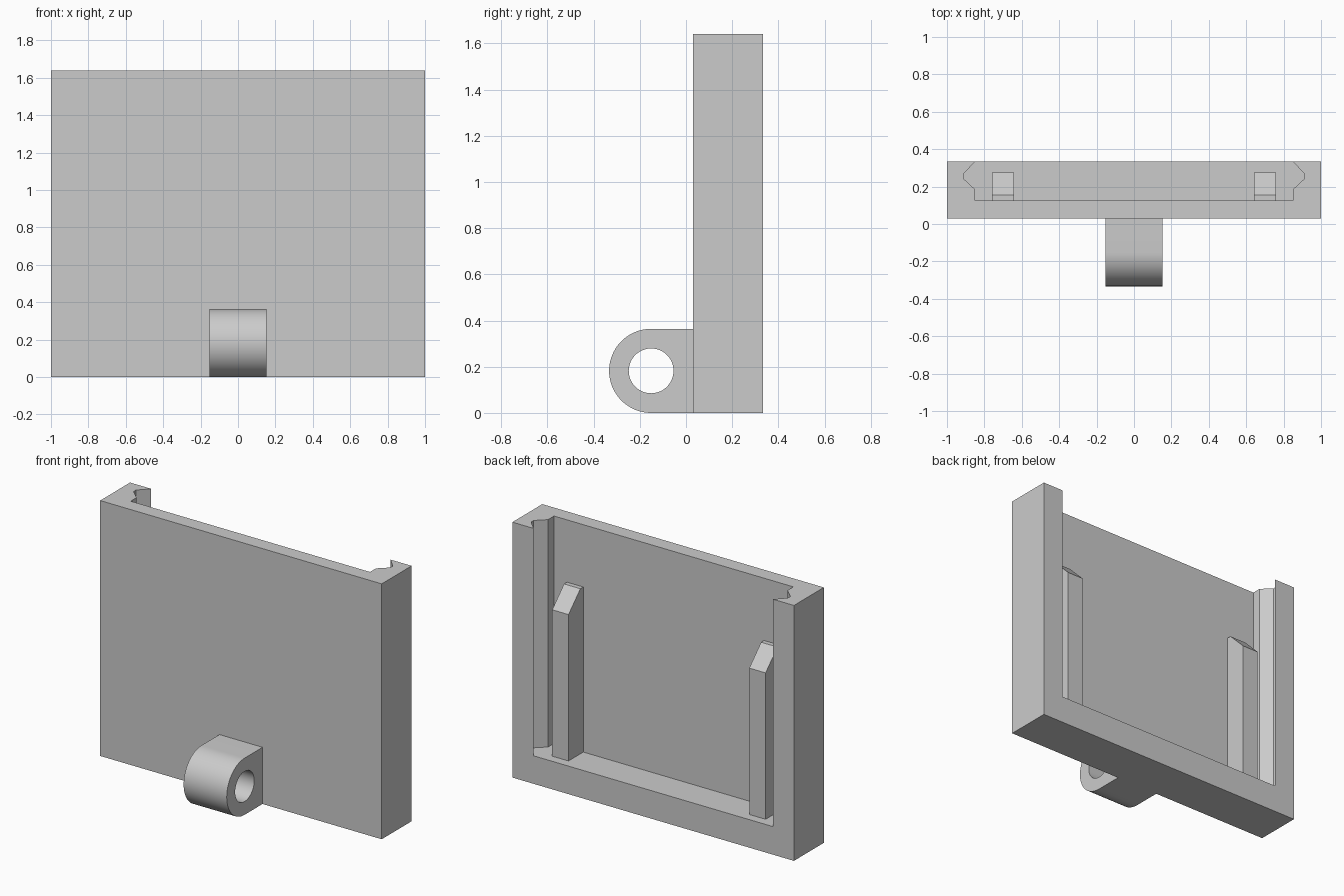
import bpy, bmesh, math
from mathutils import Vector

cube = bpy.data.objects.get("Cube")
if cube:
    bpy.data.objects.remove(cube, do_unlink=True)

grey = bpy.data.materials.new("plain grey")
grey.use_nodes = True
colour = (0.6, 0.6, 0.6, 1)
grey.diffuse_color = colour
grey.node_tree.nodes["Principled BSDF"].inputs["Base Color"].default_value = colour


def prism(name, outline, axis, start, end):
    """Extrude a 2D outline along x (outline in y, z) or z (outline in x, y)."""
    bm = bmesh.new()
    place = (lambda a, b: (start, a, b)) if axis == "x" else (lambda a, b: (a, b, start))
    face = bm.faces.new([bm.verts.new(place(a, b)) for a, b in outline])
    grown = bmesh.ops.extrude_face_region(bm, geom=[face])["geom"]
    length = end - start
    shift = Vector((length, 0, 0)) if axis == "x" else Vector((0, 0, length))
    bmesh.ops.translate(bm, vec=shift, verts=[v for v in grown if isinstance(v, bmesh.types.BMVert)])
    bmesh.ops.recalc_face_normals(bm, faces=bm.faces)
    mesh = bpy.data.meshes.new(name)
    bm.to_mesh(mesh)
    bm.free()
    mesh.materials.append(grey)
    obj = bpy.data.objects.new(name, mesh)
    bpy.context.collection.objects.link(obj)
    return obj


def activate(obj):
    bpy.ops.object.select_all(action="DESELECT")
    obj.select_set(True)
    bpy.context.view_layer.objects.active = obj


def cut(target, cutter):
    mod = target.modifiers.new("cut", "BOOLEAN")
    mod.operation = "DIFFERENCE"
    mod.solver = "EXACT"
    mod.object = cutter
    activate(target)
    bpy.ops.object.modifier_apply(modifier=mod.name)
    bpy.data.objects.remove(cutter, do_unlink=True)


def arc(cy, cz, radius, first, last, steps):
    angles = [first + (last - first) * i / steps for i in range(steps + 1)]
    return [(cy + radius * math.cos(a), cz + radius * math.sin(a)) for a in angles]


front, back, height = 0.03, 0.333, 1.64
floor, inner = 0.18, 0.125

# Holder body with an open-topped pocket, grooved along both side walls
body = prism("holder_body", [(-1, front), (1, front), (1, back), (-1, back)], "z", 0, height)
side = [(0.85, inner), (0.85, 0.185), (0.912, 0.243), (0.912, 0.268), (0.85, back), (0.85, back + 0.1)]
pocket = side + [(-x, y) for x, y in reversed(side)]
cut(body, prism("pocket_cutter", pocket, "z", floor, height + 0.1))

# Upright rails with chamfered tops, standing on the pocket floor
rail = [(inner, floor), (0.275, floor), (0.275, 1.12), (0.155, 1.24), (inner, 1.24)]
for name, x in (("left_rail", 0.70), ("right_rail", -0.70)):
    prism(name, rail, "x", x - 0.058, x + 0.058)

# Rounded hinge lug with a through hole
r, cy = 0.182, -0.151
lug_outline = [(front, 0), (front, 2 * r)] + arc(cy, r, r, math.pi / 2, 3 * math.pi / 2, 40)
lug = prism("hinge_lug", lug_outline, "x", -0.153, 0.153)
hole = arc(cy, r, 0.097, 0, 2 * math.pi, 48)[:-1]
cut(lug, prism("hole_cutter", hole, "x", -0.3, 0.3))
activate(lug)
bpy.ops.object.shade_smooth_by_angle(angle=math.radians(30))
